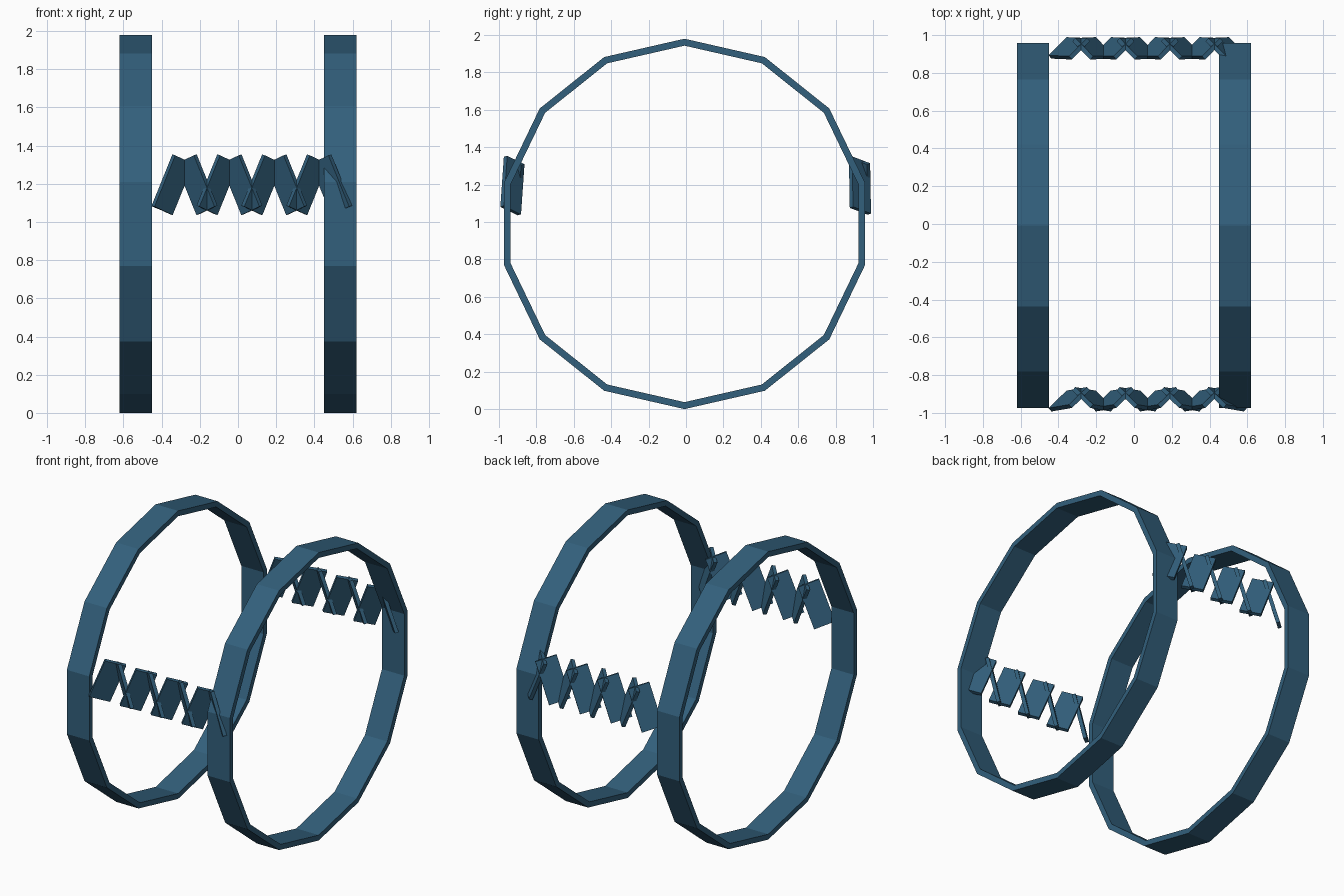
import bpy, math
from mathutils import Matrix, Vector

if "Cube" in bpy.data.objects:
    bpy.data.objects.remove(bpy.data.objects["Cube"])

mat = bpy.data.materials.new("dark_blue_steel")
mat.diffuse_color = (0.032, 0.115, 0.20, 1)
mat.use_nodes = True
mat.node_tree.nodes["Principled BSDF"].inputs["Base Color"].default_value = mat.diffuse_color

def make(name, verts, faces):
    me = bpy.data.meshes.new(name)
    me.from_pydata(verts, [], faces)
    me.materials.append(mat)
    ob = bpy.data.objects.new(name, me)
    bpy.context.collection.objects.link(ob)
    return ob

# 14-sided flat hoop
def ring(name, x0, x1, ro=0.99, ri=0.953, n=14):
    verts, faces = [], []
    for i in range(n):
        a = 2 * math.pi * i / n
        for x, r in ((x0, ro), (x1, ro), (x1, ri), (x0, ri)):
            verts.append((x, -0.008 + r * math.sin(a), 0.99 + r * math.cos(a)))
    for i in range(n):
        j = (i + 1) % n
        for k in range(4):
            m = (k + 1) % 4
            faces.append((i*4 + k, i*4 + m, j*4 + m, j*4 + k))
    make(name, verts, faces)

ring("left_wheel", -0.62, -0.45)
ring("right_wheel", 0.45, 0.62)

# Zigzag coil of thin, tilted, twisted slats
BOX = [(0, 1, 3, 2), (4, 6, 7, 5), (0, 4, 5, 1), (2, 3, 7, 6), (0, 2, 6, 4), (1, 5, 7, 3)]

def coil(name, cy, lean):
    verts, faces = [], []
    for i in range(4):
        for s, cx in ((1, -0.343), (-1, -0.217)):
            rot = (Matrix.Rotation(math.radians(lean), 3, 'X')
                   @ Matrix.Rotation(math.radians(22 * s), 3, 'Y')
                   @ Matrix.Rotation(math.radians(43 * s), 3, 'Z'))
            c = Vector((cx + 0.235 * i, cy, 1.195))
            b = len(verts)
            for x in (-1, 1):
                for y in (-1, 1):
                    for z in (-1, 1):
                        verts.append(c + rot @ Vector((x * 0.07, y * 0.012, z * 0.145)))
            faces += [tuple(b + k for k in f) for f in BOX]
    make(name, verts, faces)

coil("front_coil", -0.928, -4)
coil("back_coil", 0.93, 1)
